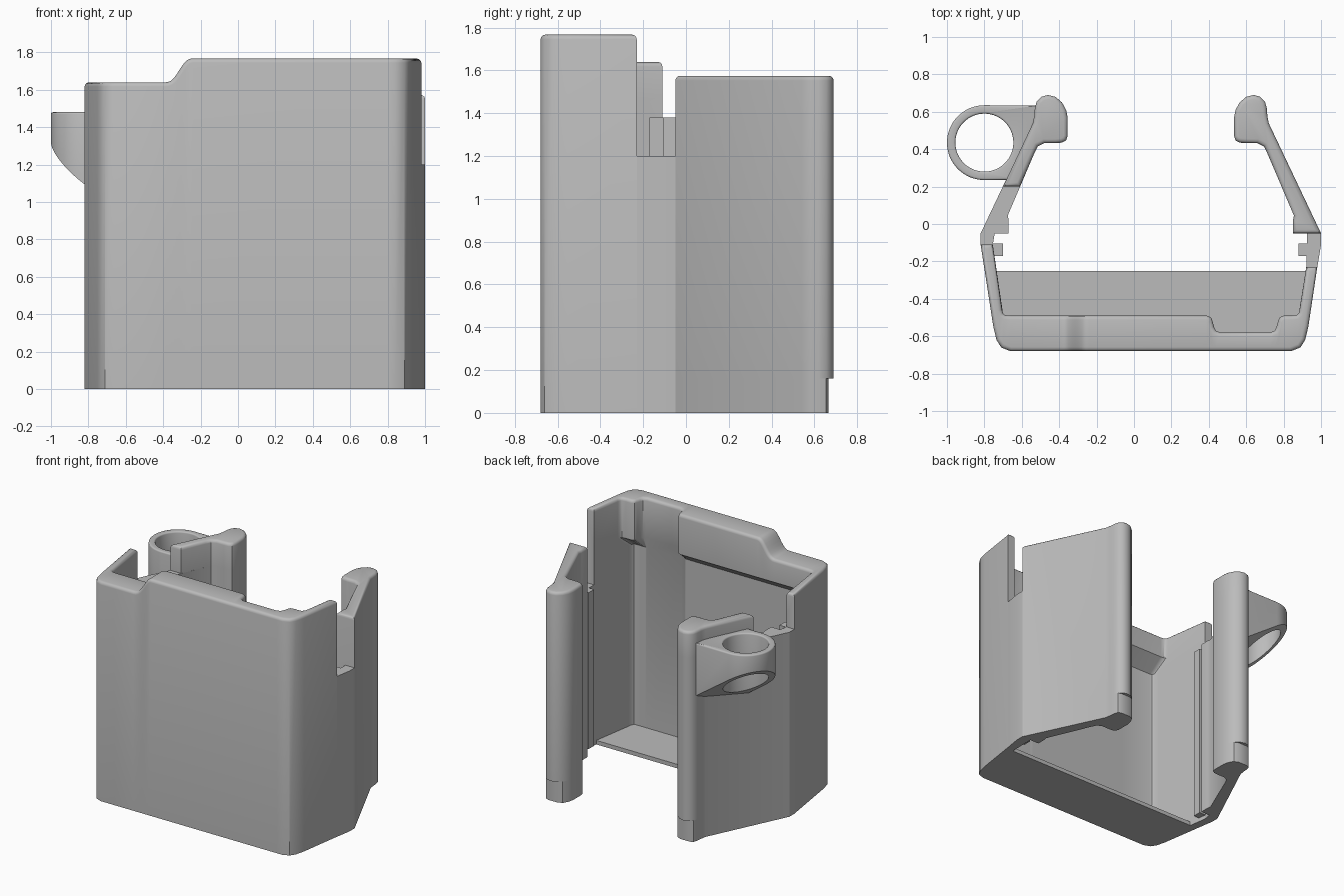
import bpy, bmesh, math

cube = bpy.data.objects.get("Cube")
if cube:
    bpy.data.objects.remove(cube, do_unlink=True)

grey = bpy.data.materials.new("plain_grey")
grey.use_nodes = True
grey.diffuse_color = (0.5, 0.5, 0.5, 1)
grey.node_tree.nodes["Principled BSDF"].inputs["Base Color"].default_value = (0.5, 0.5, 0.5, 1)


def finish(name, bm, top_faces=(), rim=0.0):
    """Round the rim of the given top faces and store the mesh."""
    bmesh.ops.recalc_face_normals(bm, faces=bm.faces[:])
    if rim:
        tops = set(top_faces)
        edges = [e for e in bm.edges if sum(f in tops for f in e.link_faces) == 1]
        bmesh.ops.bevel(bm, geom=edges, offset=rim, segments=3, profile=0.5,
                        affect='EDGES', clamp_overlap=False)
    mesh = bpy.data.meshes.new(name)
    bm.to_mesh(mesh)
    bm.free()
    mesh.materials.append(grey)
    obj = bpy.data.objects.new(name, mesh)
    bpy.context.collection.objects.link(obj)
    bpy.ops.object.select_all(action='DESELECT')
    obj.select_set(True)
    bpy.context.view_layer.objects.active = obj
    bpy.ops.object.shade_smooth_by_angle(angle=math.radians(35))
    return obj


def prism(name, outline, z0, z1, rim=0.0):
    bm = bmesh.new()
    low = [bm.verts.new((x, y, z0)) for x, y in outline]
    high = [bm.verts.new((x, y, z1)) for x, y in outline]
    n = len(outline)
    bm.faces.new(low)
    top = bm.faces.new(high)
    for i in range(n):
        j = (i + 1) % n
        bm.faces.new((low[i], low[j], high[j], high[i]))
    return finish(name, bm, [top], rim)


def loft(name, sections, closed, rim):
    """Join equal cross-sections; points 1 and 2 of each span the top."""
    bm = bmesh.new()
    rows = [[bm.verts.new(p) for p in s] for s in sections]
    tops, n = [], len(rows[0])
    for i in range(len(rows) if closed else len(rows) - 1):
        a, b = rows[i], rows[(i + 1) % len(rows)]
        for k in range(n):
            m = (k + 1) % n
            f = bm.faces.new((a[k], a[m], b[m], b[k]))
            if k == 1:
                tops.append(f)
    if not closed:
        bm.faces.new(rows[0])
        bm.faces.new(rows[-1])
    return finish(name, bm, tops, rim)


def mirror(points):
    return [(0.18 - x, y) for x, y in reversed(points)]


# Front shell: outer, upper inner and lower inner points along the wall
left_end = [(-0.82, -0.11), (-0.755, -0.11), (-0.755, -0.11)]
corner = [
    [(-0.752, -0.55), (-0.705, -0.46), (-0.69, -0.55)],
    [(-0.735, -0.62), (-0.70, -0.478), (-0.685, -0.59)],
    [(-0.71, -0.66), (-0.69, -0.487), (-0.675, -0.605)],
    [(-0.66, -0.68), (-0.66, -0.49), (-0.66, -0.61)],
]
right_end = [(0.98, -0.23), (0.921, -0.23), (0.921, -0.23)]
stations = [left_end] + corner
step_x = [-0.39 + 0.15 * i / 10 for i in range(11)]
stations += [[(x, -0.68), (x, -0.49), (x, -0.61)] for x in step_x]
# shallow recess behind the front wall
recess = [(0.39, -0.49), (0.412, -0.50), (0.42, -0.52), (0.428, -0.55), (0.437, -0.57), (0.46, -0.58),
          (0.73, -0.58), (0.753, -0.57), (0.762, -0.55), (0.77, -0.52), (0.778, -0.50), (0.80, -0.49)]
stations += [[(x, -0.68), (x, y), (x, -0.61)] for x, y in recess]
stations += [[(0.18 - x, y) for x, y in s] for s in reversed(corner)] + [right_end]


def wall_top(x):
    t = min(max((x + 0.39) / 0.15, 0), 1)
    return 1.64 + 0.127 * t ** 3 * (t * (6 * t - 15) + 10)


sections = []
for outer, upper, lower in stations:
    z = wall_top(outer[0])
    sections.append([(*outer, 0), (*outer, z), (*upper, z),
                     (*upper, 1.47), (*lower, 1.38), (*lower, 0)])
loft("front_shell", sections, False, 0.022)

# Floor shelf
prism("floor", [(-0.745, -0.25), (-0.68, -0.63), (0.86, -0.63), (0.925, -0.25)], 0, 0.03)

# Side walls linking shell and rear jaws, with guide ribs
prism("left_slot_wall", [(0.98, -0.23), (1.0, -0.11), (1.0, -0.05), (0.925, -0.05), (0.921, -0.23)], 0, 1.2)
prism("right_link_wall", mirror([(1.0, -0.11), (1.0, -0.05), (0.925, -0.05), (0.935, -0.11)]), 0, 1.38)
rib = [(0.88, -0.17), (0.95, -0.17), (0.95, -0.105), (0.88, -0.105)]
prism("left_guide_rib", rib, 0.03, 1.2)
prism("right_guide_rib", mirror(rib), 0.03, 1.38)

# Rear jaws with bulbous inner ends
head = [(0.72, 0.54), (0.713, 0.58), (0.71, 0.62), (0.70, 0.655), (0.675, 0.68), (0.64, 0.69),
        (0.60, 0.68), (0.565, 0.65), (0.543, 0.61), (0.535, 0.57), (0.535, 0.47),
        (0.543, 0.447), (0.565, 0.435), (0.60, 0.432), (0.66, 0.432), (0.695, 0.415), (0.712, 0.38)]
jaw = [(1.0, -0.05)] + head + [(0.855, 0.045), (0.85, 0.02), (0.85, -0.05)]
short_jaw = [(0.88, 0.2)] + head + [(0.79, 0.2)]
foot = [(x, min(y, 0.665)) for x, y in jaw]
prism("left_jaw", jaw, 0.16, 1.575, 0.022)
prism("left_jaw_foot", foot, 0, 0.16)
prism("right_jaw", mirror(jaw), 0.16, 1.38)
prism("right_jaw_top", mirror(short_jaw), 1.38, 1.575, 0.022)
prism("right_jaw_foot", mirror(foot), 0, 0.16)

# Side ring with a slanted underside, blended into the right jaw
cx, cy, outer_r, hole_r = -0.8, 0.435, 0.2, 0.155


def slant(x, y):
    return 1.32 - 0.7 * (x + 1) + 0.5 * (y - cy)


ring = []
for i in range(64):
    a = 2 * math.pi * i / 64
    c, s = math.cos(a), math.sin(a)
    oy = cy + outer_r * s
    ox = cx + outer_r * c if c < 1e-6 else -0.575 + 0.375 * (oy - cy)
    hx, hy = cx + hole_r * c, cy + hole_r * s
    ring.append([(ox, oy, slant(ox, oy)), (ox, oy, 1.48),
                 (hx, hy, 1.48), (hx, hy, slant(hx, hy))])
loft("side_ring", ring, True, 0.01)
